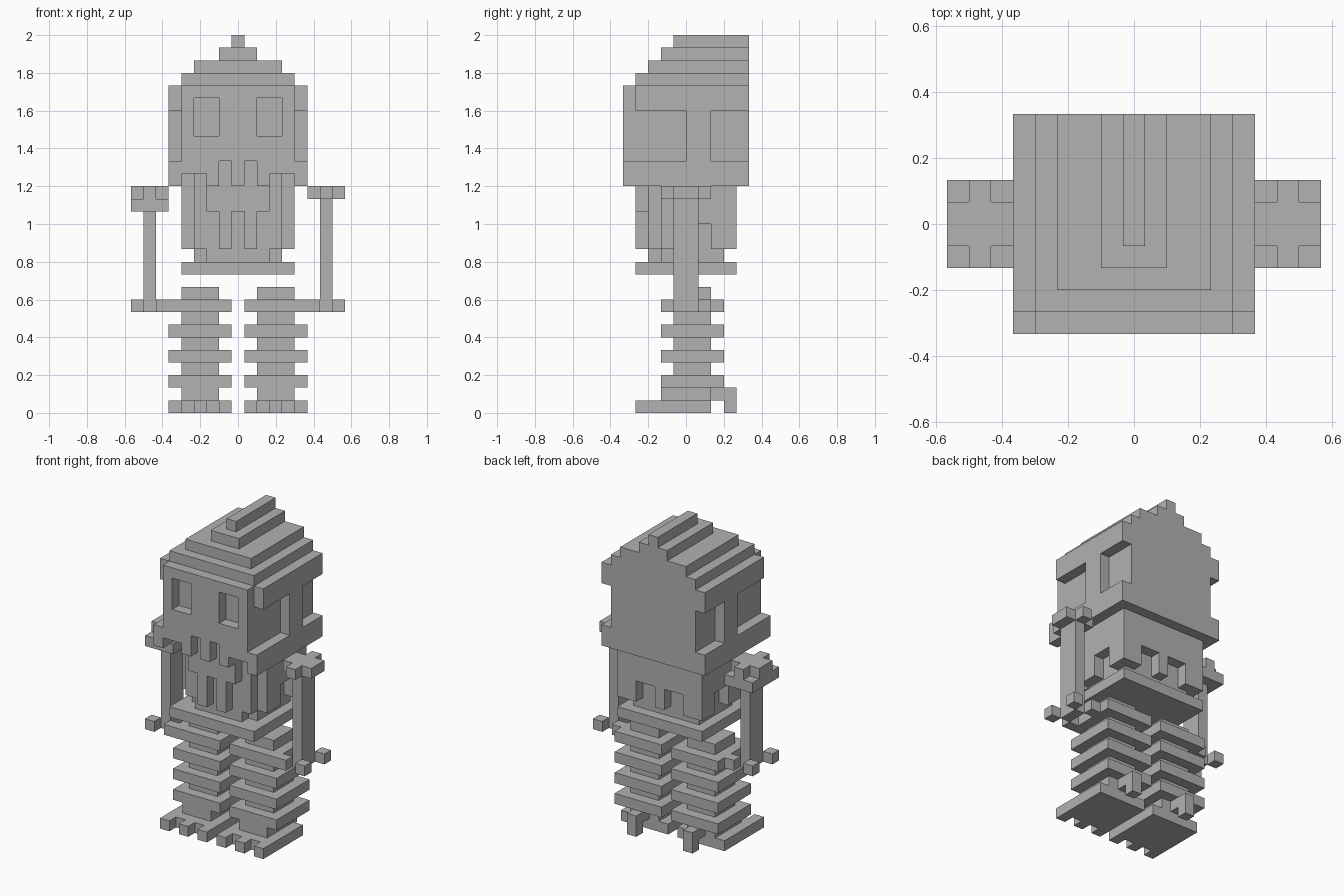
import bpy
import bmesh

UNIT = 2 / 30  # edge of one block

cube = bpy.data.objects.get("Cube")
if cube:
    bpy.data.objects.remove(cube, do_unlink=True)

grey = bpy.data.materials.new("bone grey")
grey.use_nodes = True
colour = (0.445, 0.445, 0.445, 1)
grey.diffuse_color = colour
grey.node_tree.nodes["Principled BSDF"].inputs["Base Color"].default_value = colour


def block(x0, x1, y0, y1, z0, z1):
    """Unit cells of a box, each keyed by its lower corner."""
    return {(x0 + i, y, z) for i in range(round(x1 - x0))
            for y in range(y0, y1) for z in range(z0, z1)}


def wide(half, *rest):
    """Box centred on x = 0."""
    return block(-half, half, *rest)


def pair(x0, x1, *rest):
    """Box and its mirror image."""
    return block(x0, x1, *rest) | block(-x1, -x0, *rest)


def build(name, cells):
    """Mesh only the outer faces of the cells and merge flat areas."""
    bm = bmesh.new()
    verts = {}

    def vert(p):
        if p not in verts:
            verts[p] = bm.verts.new([c * UNIT for c in p])
        return verts[p]

    for cell in sorted(cells):
        for axis in range(3):
            for side in (0, 1):
                near = list(cell)
                near[axis] += 2 * side - 1
                if tuple(near) in cells:
                    continue
                loop = []
                for a, b in ((0, 0), (1, 0), (1, 1), (0, 1)):
                    p = list(cell)
                    p[axis] += side
                    p[(axis + 1) % 3] += a
                    p[(axis + 2) % 3] += b
                    loop.append(vert(tuple(p)))
                bm.faces.new(loop if side else loop[::-1])
    bmesh.ops.dissolve_limit(bm, angle_limit=0.01, verts=bm.verts[:], edges=bm.edges[:])
    mesh = bpy.data.meshes.new(name)
    bm.to_mesh(mesh)
    bm.free()
    mesh.materials.append(grey)
    bpy.context.collection.objects.link(bpy.data.objects.new(name, mesh))


# Skull: core, cheek rims, side posts and stepped crown
skull = wide(4.5, -5, 5, 18, 26) | wide(5.5, -5, 5, 18, 20)
skull |= pair(4.5, 5.5, -4, 5, 24, 26) | pair(4.5, 5.5, 0, 2, 20, 24)
for step, half in enumerate((4.5, 3.5, 1.5, 0.5)):
    skull |= wide(half, step - 4, 5, 26 + step, 27 + step)
# Eye sockets, gaps between upper teeth, and raised mouth corners
skull -= pair(1.5, 3.5, -5, -4, 22, 25)
skull -= pair(0.5, 1.5, -5, -4, 18, 20)
skull -= pair(2.5, 3.5, -5, -3, 18, 19) | pair(3.5, 4.5, -5, -2, 18, 19)
build("skull", skull)

# Jaw: stepped front corners, inset neck and base plate
jaw = wide(2.5, -4, 4, 13, 18) | wide(3.5, -3, 4, 13, 18) | wide(4.5, -2, 4, 13, 18)
jaw |= wide(2.5, -3, 3, 12, 13) | wide(3.5, -2, 3, 12, 13)
jaw |= wide(4.5, -4, 4, 11, 12)
# Slots in the front, sides and back of the jaw
jaw -= pair(1.5, 2.5, -4, -3, 13, 16) | wide(0.5, -4, -3, 13, 16)
jaw -= pair(3.5, 4.5, 0, 2, 13, 15) | pair(0.5, 2.5, 3, 4, 13, 15)
build("jaw", jaw)

# Legs: a narrow core with wide discs, a clawed foot and a heel spur
for name, s in (("left", 1), ("right", -1)):
    def side(x0, x1, *rest):
        return block(min(s * x0, s * x1), max(s * x0, s * x1), *rest)

    leg = side(1.5, 4.5, -1, 2, 1, 10) | side(1.5, 4.5, -2, 2, 1, 2)
    for z in (2, 4, 6, 8):
        leg |= side(0.5, 5.5, -2, 3, z, z + 1)
    leg |= side(0.5, 5.5, -3, 2, 0, 1)
    for x in (0.5, 2.5, 4.5):
        leg |= side(x, x + 1, -4, -3, 0, 1)
    leg |= side(2.5, 3.5, 2, 4, 1, 2) | side(2.5, 3.5, 3, 4, 0, 1)
    build(name + "_leg", leg)

    # Arms: post, cross-shaped shoulder and four finger blocks
    arm = side(6.5, 7.5, -1, 1, 8, 18)
    arm |= side(5.5, 8.5, -1, 1, 17, 18) | side(6.5, 7.5, -2, 2, 17, 18)
    if s < 0:
        arm |= side(5.5, 8.5, -2, 2, 16, 17)
    for x in (5.5, 7.5):
        for y in (-2, 1):
            arm |= side(x, x + 1, y, y + 1, 8, 9)
    build(name + "_arm", arm)
